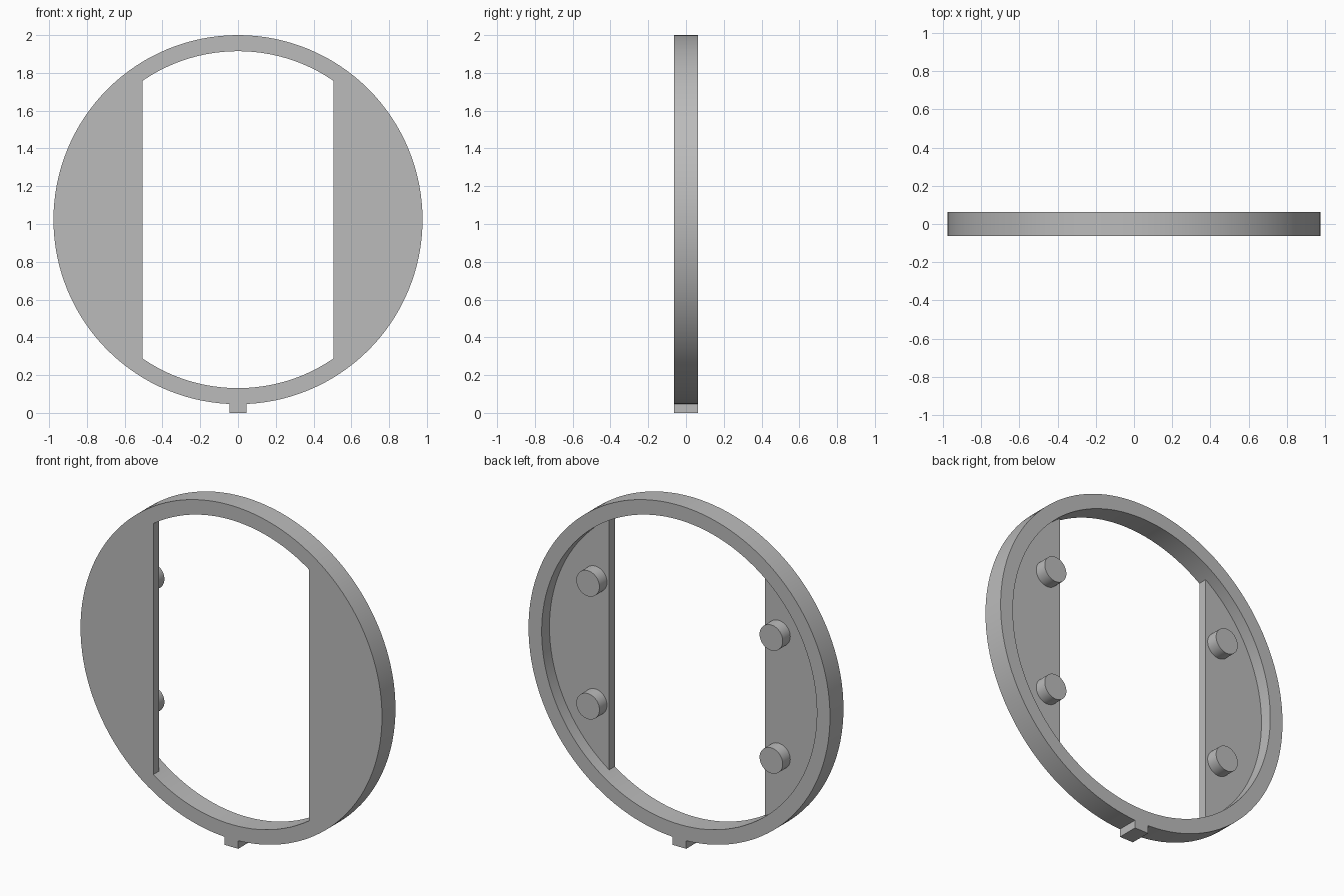
import bpy, bmesh, math
from mathutils import Matrix, Vector

cube = bpy.data.objects.get("Cube")
if cube:
    bpy.data.objects.remove(cube, do_unlink=True)

# Main dimensions
HALF = 0.0625        # half depth of the ring
OUTER, INNER = 0.977, 0.892
CZ = 1.023           # height of the ring centre
SLOT = 0.505         # half width of the opening
PLATE_BACK = -0.01   # back face of the side plates

grey = bpy.data.materials.new("light_grey")
grey.use_nodes = True
colour = (0.5, 0.5, 0.5, 1)
grey.diffuse_color = colour
grey.node_tree.nodes["Principled BSDF"].inputs["Base Color"].default_value = colour


def finish(name, bm):
    mesh = bpy.data.meshes.new(name)
    bm.to_mesh(mesh)
    bm.free()
    mesh.materials.append(grey)
    obj = bpy.data.objects.new(name, mesh)
    bpy.context.collection.objects.link(obj)
    return obj


def disc(name, radius, x, z, y0, y1, sides):
    """Cylinder lying along y."""
    bm = bmesh.new()
    place = Matrix.Translation((x, (y0 + y1) / 2, z)) @ Matrix.Rotation(math.pi / 2, 4, "X")
    bmesh.ops.create_cone(bm, cap_ends=True, segments=sides, radius1=radius,
                          radius2=radius, depth=y1 - y0, matrix=place)
    return finish(name, bm)


def box(name, low, high):
    bm = bmesh.new()
    low, high = Vector(low), Vector(high)
    place = Matrix.Translation((low + high) / 2) @ Matrix.Diagonal((*(high - low), 1))
    bmesh.ops.create_cube(bm, size=1, matrix=place)
    return finish(name, bm)


def activate(obj):
    bpy.ops.object.select_all(action="DESELECT")
    obj.select_set(True)
    bpy.context.view_layer.objects.active = obj


def subtract(target, cutter):
    cutter.hide_render = True
    mod = target.modifiers.new("cut", "BOOLEAN")
    mod.operation = "DIFFERENCE"
    mod.solver = "EXACT"
    mod.object = cutter
    activate(target)
    bpy.ops.object.modifier_apply(modifier=mod.name)
    bpy.data.objects.remove(cutter, do_unlink=True)


def smooth(obj):
    activate(obj)
    bpy.ops.object.shade_smooth_by_angle(angle=math.radians(30))


# Opening shape: a full bore with the two side plates left standing
bore = disc("bore_cutter", INNER, 0, CZ, -0.3, 0.3, 128)
subtract(bore, box("left_plate_cutter", (SLOT, -0.5, -1), (2, PLATE_BACK, 3)))
subtract(bore, box("right_plate_cutter", (-2, -0.5, -1), (-SLOT, PLATE_BACK, 3)))

# Round frame with its side plates
frame = disc("round_frame", OUTER, 0, CZ, -HALF, HALF, 128)
subtract(frame, bore)
smooth(frame)

# Four pegs on the back of the plates
for side, sx in (("left", 1), ("right", -1)):
    for level, sz in (("upper", 1), ("lower", -1)):
        peg = disc(f"{side}_{level}_peg", 0.075, sx * 0.594, CZ + sz * 0.36,
                   PLATE_BACK - 0.01, 0.06, 48)
        smooth(peg)

# Locating tab under the frame
box("bottom_tab", (-0.045, -HALF, 0), (0.045, HALF, 0.06))
